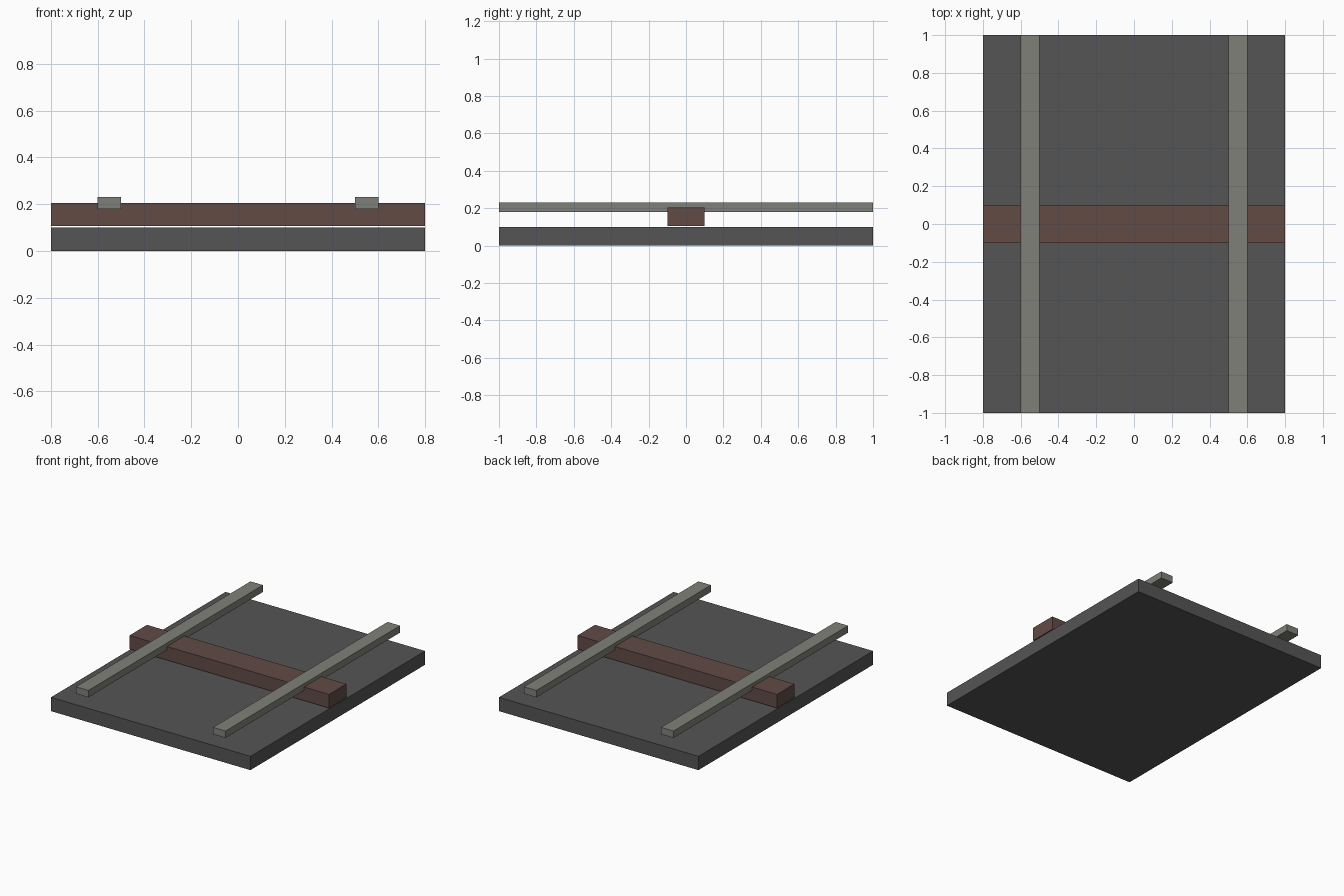
import bpy

if "Cube" in bpy.data.objects:
    bpy.data.objects.remove(bpy.data.objects["Cube"])


def material(name, rgb):
    m = bpy.data.materials.new(name)
    m.diffuse_color = (*rgb, 1)
    m.use_nodes = True
    m.node_tree.nodes["Principled BSDF"].inputs["Base Color"].default_value = m.diffuse_color
    return m


def box(name, x, y, z, mat):
    """Box spanning the given (min, max) ranges."""
    spans = (x, y, z)
    bpy.ops.mesh.primitive_cube_add(size=1, location=[(a + b) / 2 for a, b in spans])
    ob = bpy.context.object
    ob.name = name
    ob.scale = [b - a for a, b in spans]
    bpy.ops.object.transform_apply(location=False, rotation=False, scale=True)
    ob.data.materials.append(mat)
    return ob


dark_grey = material("dark_grey", (0.09, 0.09, 0.09))
brown = material("brown", (0.122, 0.07, 0.06))
light_grey = material("light_grey", (0.216, 0.216, 0.19))

# Base slab
box("base_slab", (-0.8, 0.8), (-1, 1), (0, 0.10), dark_grey)

# Cross beam, floating just above the slab
box("cross_beam", (-0.8, 0.8), (-0.1, 0.1), (0.106, 0.205), brown)

# Two rails sunk into the top of the beam
for side, x in (("left", -0.55), ("right", 0.55)):
    box(side + "_rail", (x - 0.05, x + 0.05), (-1, 1), (0.18, 0.23), light_grey)
